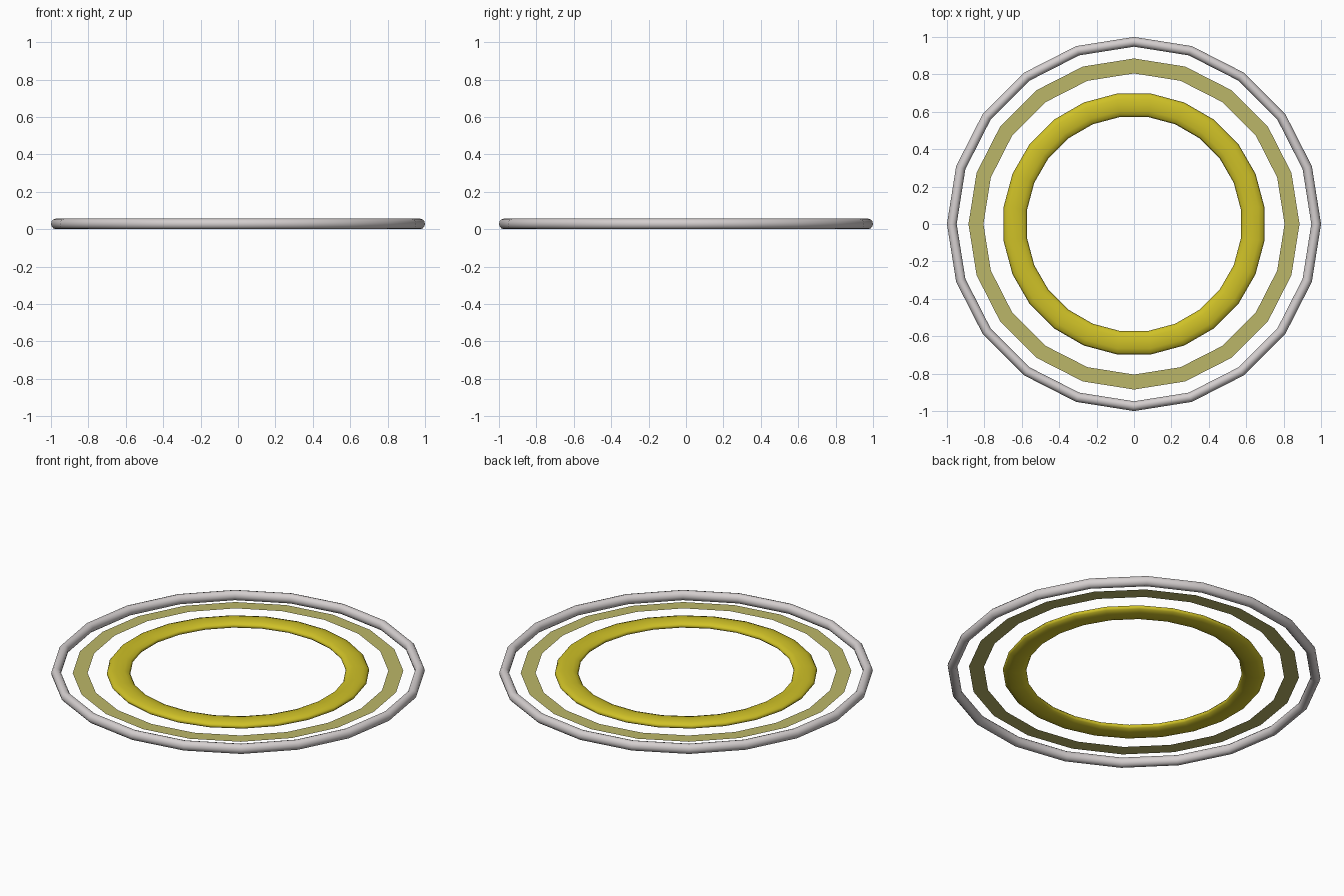
import bpy, bmesh
from math import sin, cos, pi

if "Cube" in bpy.data.objects:
    bpy.data.objects.remove(bpy.data.objects["Cube"])

Z = 0.028  # shared mid-height of all rings


def material(name, color):
    m = bpy.data.materials.new(name)
    m.diffuse_color = color
    m.use_nodes = True
    m.node_tree.nodes["Principled BSDF"].inputs["Base Color"].default_value = m.diffuse_color
    return m


def ring(name, radius, half_w, half_h, sides, section, offset=0.0, mat=None):
    """Closed ring swept from an elliptical section, smooth shaded."""
    bm = bmesh.new()
    loops = []
    for i in range(sides):
        a = 2 * pi * (i + offset) / sides
        loop = []
        for j in range(section):
            b = 2 * pi * j / section
            r = radius + half_w * cos(b)
            loop.append(bm.verts.new((r * cos(a), r * sin(a), half_h * sin(b))))
        loops.append(loop)
    for i in range(sides):
        p, q = loops[i], loops[(i + 1) % sides]
        for j in range(section):
            k = (j + 1) % section
            bm.faces.new((p[j], q[j], q[k], p[k])).smooth = True
    return finish(bm, name, mat)


def flat_band(name, inner, outer, sides, mat):
    """Single-sided flat annulus facing up."""
    bm = bmesh.new()
    dirs = [(cos(2 * pi * i / sides), sin(2 * pi * i / sides)) for i in range(sides)]
    a = [bm.verts.new((inner * x, inner * y, 0)) for x, y in dirs]
    b = [bm.verts.new((outer * x, outer * y, 0)) for x, y in dirs]
    for i in range(sides):
        k = (i + 1) % sides
        bm.faces.new((a[i], b[i], b[k], a[k]))
    return finish(bm, name, mat)


def finish(bm, name, mat):
    mesh = bpy.data.meshes.new(name)
    bm.to_mesh(mesh)
    bm.free()
    ob = bpy.data.objects.new(name, mesh)
    ob.location.z = Z
    bpy.context.collection.objects.link(ob)
    if mat:
        mesh.materials.append(mat)
    return ob


gold = material("gold", (0.62, 0.53, 0.02, 1))
pale = material("pale_gold", (0.5, 0.47, 0.14, 1))

# Thin outer tube, 20 sides
ring("outer_ring", 0.974, 0.026, 0.028, 20, 12,
     mat=material("light_grey", (0.66, 0.62, 0.62, 1)))
# Flat middle band, 20 sides
flat_band("middle_band", 0.805, 0.885, 20, pale)
# Flattened inner ring
ring("inner_ring", 0.64, 0.063, 0.022, 24, 12, 0.5, gold)
